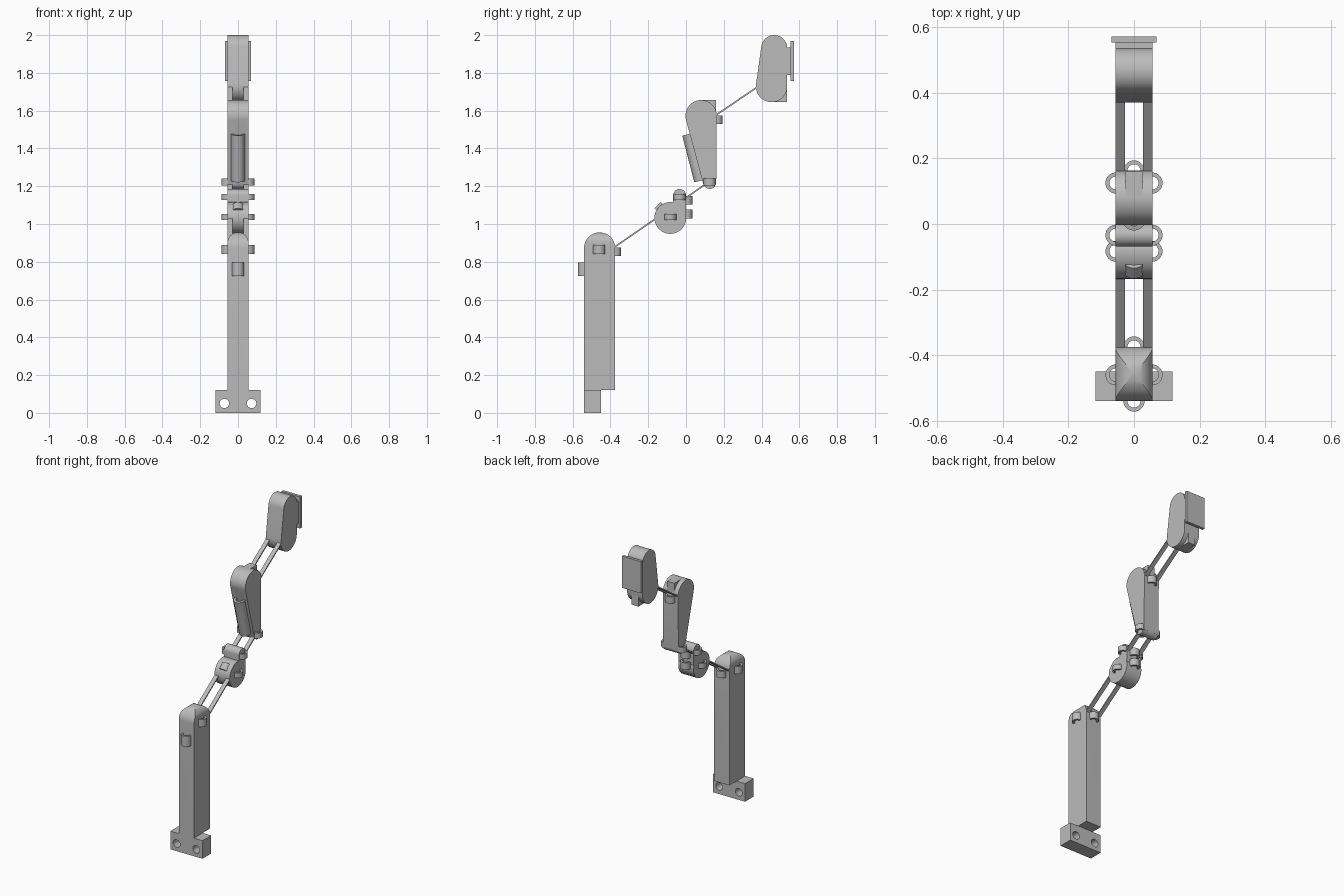
import bpy, bmesh, math
from mathutils import Vector, Matrix

cube = bpy.data.objects.get("Cube")
if cube:
    bpy.data.objects.remove(cube, do_unlink=True)

grey = bpy.data.materials.new("plain grey")
grey.use_nodes = True
grey.diffuse_color = (0.5, 0.5, 0.5, 1)
grey.node_tree.nodes["Principled BSDF"].inputs["Base Color"].default_value = (0.5, 0.5, 0.5, 1)

W = 0.056  # half width of the limbs


def prism(name, profile, matrix, length):
    """Extrude a closed 2D profile along the local z axis, centred."""
    bm = bmesh.new()
    face = bm.faces.new([bm.verts.new((u, v, -length / 2)) for u, v in profile])
    ext = bmesh.ops.extrude_face_region(bm, geom=[face])["geom"]
    verts = [g for g in ext if isinstance(g, bmesh.types.BMVert)]
    bmesh.ops.translate(bm, verts=verts, vec=(0, 0, length))
    bmesh.ops.recalc_face_normals(bm, faces=bm.faces)
    bm.transform(matrix)
    bmesh.ops.recalc_face_normals(bm, faces=bm.faces)
    mesh = bpy.data.meshes.new(name)
    bm.to_mesh(mesh)
    bm.free()
    mesh.materials.append(grey)
    ob = bpy.data.objects.new(name, mesh)
    bpy.context.collection.objects.link(ob)
    return smooth(ob)


def smooth(ob):
    bpy.ops.object.select_all(action="DESELECT")
    ob.select_set(True)
    bpy.context.view_layer.objects.active = ob
    bpy.ops.object.shade_smooth_by_angle(angle=math.radians(30))
    return ob


def frame(out, axis, loc):
    """Local y points out, local z follows the axis."""
    y, z = Vector(out).normalized(), Vector(axis).normalized()
    return Matrix.Translation(loc) @ Matrix((y.cross(z), y, z)).transposed().to_4x4()


def side_frame(x=0):
    """Profile (u, v) becomes (y, z), extruded along x."""
    return Matrix(((0, 0, 1, x), (1, 0, 0, 0), (0, 1, 0, 0), (0, 0, 0, 1)))


def arc(c, r, a0, a1, n=24):
    steps = [a0 + (a1 - a0) * i / n for i in range(n + 1)]
    return [(c[0] + r * math.cos(a), c[1] + r * math.sin(a)) for a in steps]


def capsule(low, r0, high, r1):
    """Outline around two circles joined by their outer tangents."""
    d = Vector(high) - Vector(low)
    ang = math.atan2(d.y, d.x)
    t = math.acos((r0 - r1) / d.length)
    return arc(high, r1, ang - t, ang + t) + arc(low, r0, ang + t, ang + 2 * math.pi - t)


def box(name, x, y, z):
    prof = [(y[0], z[0]), (y[1], z[0]), (y[1], z[1]), (y[0], z[1])]
    return prism(name, prof, side_frame((x[0] + x[1]) / 2), x[1] - x[0])


def staple(name, loc, out, axis, length, outer=0.032, inner=0.02, leg=0.03):
    """Half ring with short legs sunk into the body."""
    prof = [(outer, -leg)] + arc((0, 0), outer, 0, math.pi, 16) + [(-outer, -leg), (-inner, -leg)]
    prof += arc((0, 0), inner, math.pi, 0, 16) + [(inner, -leg)]
    prism(name, prof, frame(out, axis, loc), length)


def boolean(ob, cutter, operation="DIFFERENCE"):
    mod = ob.modifiers.new("cut", "BOOLEAN")
    mod.operation, mod.object, mod.solver = operation, cutter, "EXACT"
    smooth(ob)
    bpy.ops.object.modifier_apply(modifier=mod.name)
    bpy.data.objects.remove(cutter, do_unlink=True)
    smooth(ob)


def hole(ob, x, y, z, r, depth):
    cutter = prism("cutter", arc((0, 0), r, 0, 2 * math.pi, 24)[:-1],
                   frame((0, 0, 1), (0, 1, 0), (x, y, z)), depth)
    boolean(ob, cutter)


# Column with a top rounded both ways
lo, hi, r = -0.54, -0.375, 0.0825
column = prism("column", [(lo, 0.12)] + [(hi, 0.12)] + arc((-0.4575, 0.873), r, 0, math.pi),
               side_frame(), 2 * W)
vault = prism("vault", [(W, 0.0), (W, 0.9)] + arc((0, 0.9), W, 0, math.pi)[1:] + [(-W, 0.0)],
              frame((0, 0, 1), (0, -1, 0), (0, -0.4575, 0)) @ Matrix.Scale(-1, 4, (1, 0, 0)), 0.4)
boolean(column, vault, "INTERSECT")

# Mounting foot with two bolt holes
foot = box("foot", (-0.118, 0.118), (-0.54, -0.45), (0, 0.12))
for s in (-1, 1):
    hole(foot, s * 0.072, -0.495, 0.05, 0.025, 0.3)

# Middle joint with its upper lobe
prism("joint_disc", arc((-0.083, 1.032), 0.084, 0, 2 * math.pi, 48)[:-1], side_frame(), 2 * W)
prism("joint_lobe", capsule((-0.034, 1.07), 0.034, (-0.034, 1.151), 0.034), side_frame(), 2 * W)

# Upper arm and head, each with a blind hole and a narrow square corner block
arm = prism("upper_arm", capsule((0.125, 1.221), 0.035, (0.08, 1.573), 0.083), side_frame(), 2 * W)
hole(arm, 0, 0.0, 1.545, 0.022, 0.13)
box("arm_corner_block", (-0.026, 0.026), (0.08, 0.16), (1.56, 1.656))
head = prism("head", capsule((0.453, 1.728), 0.083, (0.467, 1.931), 0.069), side_frame(), 2 * W)
hole(head, 0, 0.37, 1.795, 0.022, 0.13)
box("head_corner_block", (-0.026, 0.026), (0.453, 0.535), (1.645, 1.74))

# Rear plate on the head
box("plate_neck", (-W, W), (0.5, 0.556), (1.79, 1.935))
box("rear_plate", (-0.069, 0.069), (0.553, 0.572), (1.758, 1.968))

# Guide loops on the front and back
UP = (0, 0, 1)
staple("column_front_loop", (0, -0.54, 0.76), (0, -1, 0), UP, 0.07)
staple("column_back_loop", (0, -0.375, 0.853), (0, 1, 0), UP, 0.045)
staple("joint_back_loop_upper", (0, 0.002, 1.125), (0, 1, 0), UP, 0.046)
staple("joint_back_loop_lower", (0, 0.002, 1.053), (0, 1, 0), UP, 0.046)
staple("arm_back_loop", (0, 0.162, 1.552), (0, 1, 0), UP, 0.045)
staple("joint_front_loop", (0, -0.128, 1.077), (0, -1, 1), (0, 1, 1), 0.046)
staple("arm_front_tube", (0, 0.047, 1.353), (0, -0.97, -0.25), (0, -0.25, 0.97), 0.255, 0.036, 0.022, 0.01)

# Guide loops on both sides
side_loops = [("column", -0.46, 0.865, 0.05), ("joint_disc", -0.083, 1.037, 0.034),
              ("joint_lobe", -0.034, 1.143, 0.034), ("arm", 0.125, 1.222, 0.036)]
for part, y, z, length in side_loops:
    for s, label in ((1, "left"), (-1, "right")):
        staple(f"{part}_{label}_loop", (s * 0.055, y, z), (s, 0, 0), UP, length)

# Paired flat straps joining the limbs
straps = [("lower", (-0.41, 0.856), (0.12, 1.222)), ("upper", (0.13, 1.557), (0.41, 1.747))]
for part, a, b in straps:
    n = Vector((a[1] - b[1], b[0] - a[0])).normalized() * 0.004
    prof = [Vector(a) - n, Vector(b) - n, Vector(b) + n, Vector(a) + n]
    for s, label in ((1, "left"), (-1, "right")):
        prism(f"{part}_{label}_strap", prof, side_frame(s * 0.042), 0.028)
